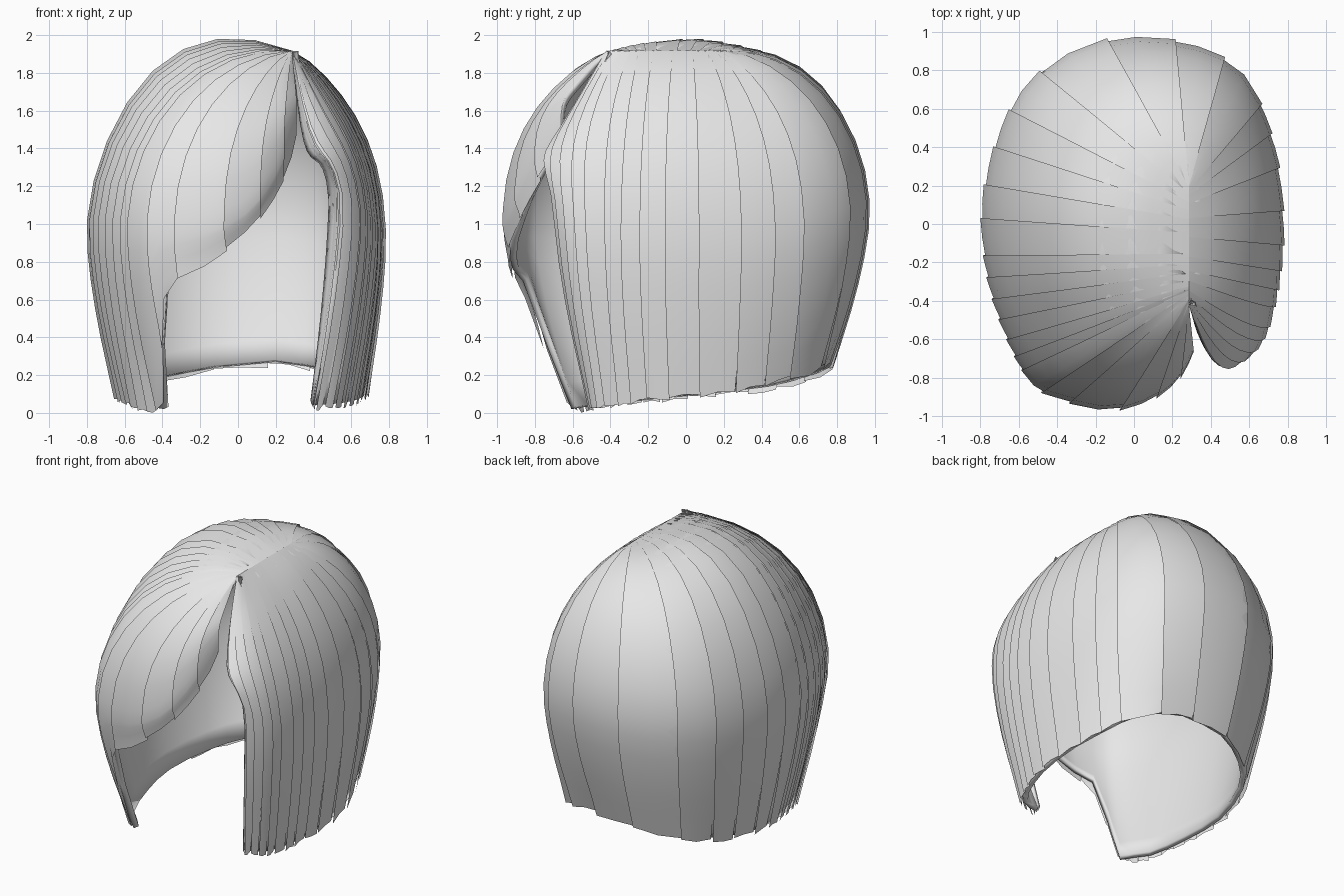
import bpy, math, random
from mathutils import Vector

random.seed(4)
cube = bpy.data.objects.get("Cube")
if cube:
    bpy.data.objects.remove(cube, do_unlink=True)

# One grey for all the hair
grey = bpy.data.materials.new("plain_grey")
grey.use_nodes = True
COLOUR = (0.8, 0.8, 0.8, 1)
grey.diffuse_color = COLOUR
grey.node_tree.nodes["Principled BSDF"].inputs["Base Color"].default_value = COLOUR

PART_X, PART_Z = 0.285, 1.915
BEND = 0.6   # share of each lock that arches over the crown

# Guide locks, from the fringe round the back to the left curtain and its lip:
# root y, widest x, y, z, tip z, taper at the tip, extra crown height
GUIDES = [
    (-.42, .31, -.66, 1.55, 1.48, 1, -.08),
    (-.41, .23, -.8, 1.33, 1.22, .98, -.08),
    (-.4, .08, -.91, 1.1, 1, .97, -.08),
    (-.39, -.14, -.96, .98, .82, .97, -.06),
    (-.37, -.39, -.9, .95, .7, .96, -.03),
    (-.35, -.53, -.82, .95, .02, .74, 0),
    (-.32, -.66, -.58, .95, .04, .8, .05),
    (-.2, -.76, -.25, .95, .07, .8, .12),
    (0, -.78, .13, .95, .1, .82, .15),
    (.1, -.67, .53, 1, .14, .82, .11),
    (.16, -.48, .79, 1.02, .19, .8, .07),
    (.19, -.15, .95, 1.05, .24, .8, .04),
    (.2, .25, .94, 1.05, .27, .8, 0),
    (.19, .56, .78, 1, .23, .84, -.05),
    (.14, .72, .42, .9, .15, .87, -.09),
    (0, .77, 0, .9, .1, .88, -.09),
    (-.25, .74, -.35, .9, .07, .85, -.11),
    (-.38, .67, -.59, 1, .05, .8, -.16),
    (-.42, .55, -.69, 1.1, .04, .73, -.28),
    (-.41, .48, -.6, 1.15, .07, .8, -.35),
]
LAST = len(GUIDES) - 1


def guide(u):
    """Blend the guide locks smoothly at position u."""
    u = min(max(u, 0), LAST)
    i = min(int(u), LAST - 1)
    f = u - i
    a, b, c, d = (GUIDES[min(max(k, 0), LAST)] for k in range(i - 1, i + 3))
    out = []
    for p, q, r, s in zip(a, b, c, d):
        m, n = (r - p) / 2, (s - q) / 2
        out.append(q + m * f + (3 * (r - q) - 2 * m - n) * f ** 2
                   + (2 * (q - r) + m + n) * f ** 3)
    # straight blend for the tip height, so the face opening has a crisp corner
    out[4] = b[4] + (c[4] - b[4]) * f
    return out


def hair_point(u, t, lift=0):
    """Point on the hair: u runs round the head, t from root to tip."""
    ry, wx, wy, wz, tip, taper, bump = guide(u)
    if t < BEND:
        a = t / BEND * math.pi / 2
        s, arch = math.sin(a), math.sin(2 * a)
        # the left curtain swings forward before it falls
        swing = 0.1 * min(1, max(0, (u - 16) / 2)) * arch
        p = Vector((PART_X + (wx - PART_X) * s - swing / 2,
                    ry + (wy - ry) * s - swing,
                    wz + (PART_Z - wz) * math.cos(a)
                    + bump * 1.3 * arch * math.cos(a)))
    else:
        f = (t - BEND) / (1 - BEND)
        k = 1 + (taper - 1) * f ** 1.5
        p = Vector((wx * k, wy * k, wz + (tip - wz) * f))
    out = Vector((p.x, p.y, max(p.z - 1, 0))).normalized()
    return p + out * lift * min(1, 0.2 + 3 * t)


def sheet(name, cols, rows, point):
    """Grid surface from a point function of column and row."""
    verts = [point(c, r) for c in range(cols + 1) for r in range(rows + 1)]
    n = rows + 1
    faces = [(c * n + r, c * n + n + r, c * n + n + r + 1, c * n + r + 1)
             for c in range(cols) for r in range(rows)]
    mesh = bpy.data.meshes.new(name)
    mesh.from_pydata(verts, [], faces)
    mesh.materials.append(grey)
    obj = bpy.data.objects.new(name, mesh)
    bpy.context.collection.objects.link(obj)
    return obj


# Under-layer that forms the whole wig and its inner lining
COLS, ROWS = LAST * 2, 18
parts = [sheet("hair_base", COLS, ROWS,
               lambda c, r: hair_point(c / 2, r / ROWS))]
thick = parts[0].modifiers.new("thickness", "SOLIDIFY")
thick.thickness = 0.035
thick.offset = -1


def add_strand(number, start, width):
    """Thin overlapping lock: one long edge is raised, the tip is ragged."""
    drop = [random.uniform(0, 0.03) for _ in range(3)]
    pinch = random.uniform(0.05, 0.2)

    def point(c, r):
        t = r / 14
        side = c / 2
        narrow = 1 - pinch * max(0, t - 0.75) * 4
        u = start + width * (0.5 + (side - 0.5) * narrow)
        p = hair_point(u, t, 0.003 + 0.013 * side)
        if r == 14:
            p.z = max(p.z - drop[c], 0)
        return p

    parts.append(sheet(f"strand_{number}", 2, 14, point))


# Overlapping locks: broad at the back and fringe, fine beside the face
u, number = 0, 1
while u < LAST - 0.05:
    if 4.5 < u < 7 or u > 15:
        step = 0.34
    elif u < 4.5 or 9 < u < 13:
        step = 0.9
    else:
        step = 0.5
    step = min(step * random.uniform(0.85, 1.15), LAST - u)
    add_strand(number, u, min(step * 1.12, LAST - u))
    u += step
    number += 1

# Smooth shading with sharp rims
bpy.ops.object.select_all(action="DESELECT")
for obj in parts:
    obj.select_set(True)
bpy.context.view_layer.objects.active = parts[0]
bpy.ops.object.shade_smooth_by_angle(angle=math.radians(40))
